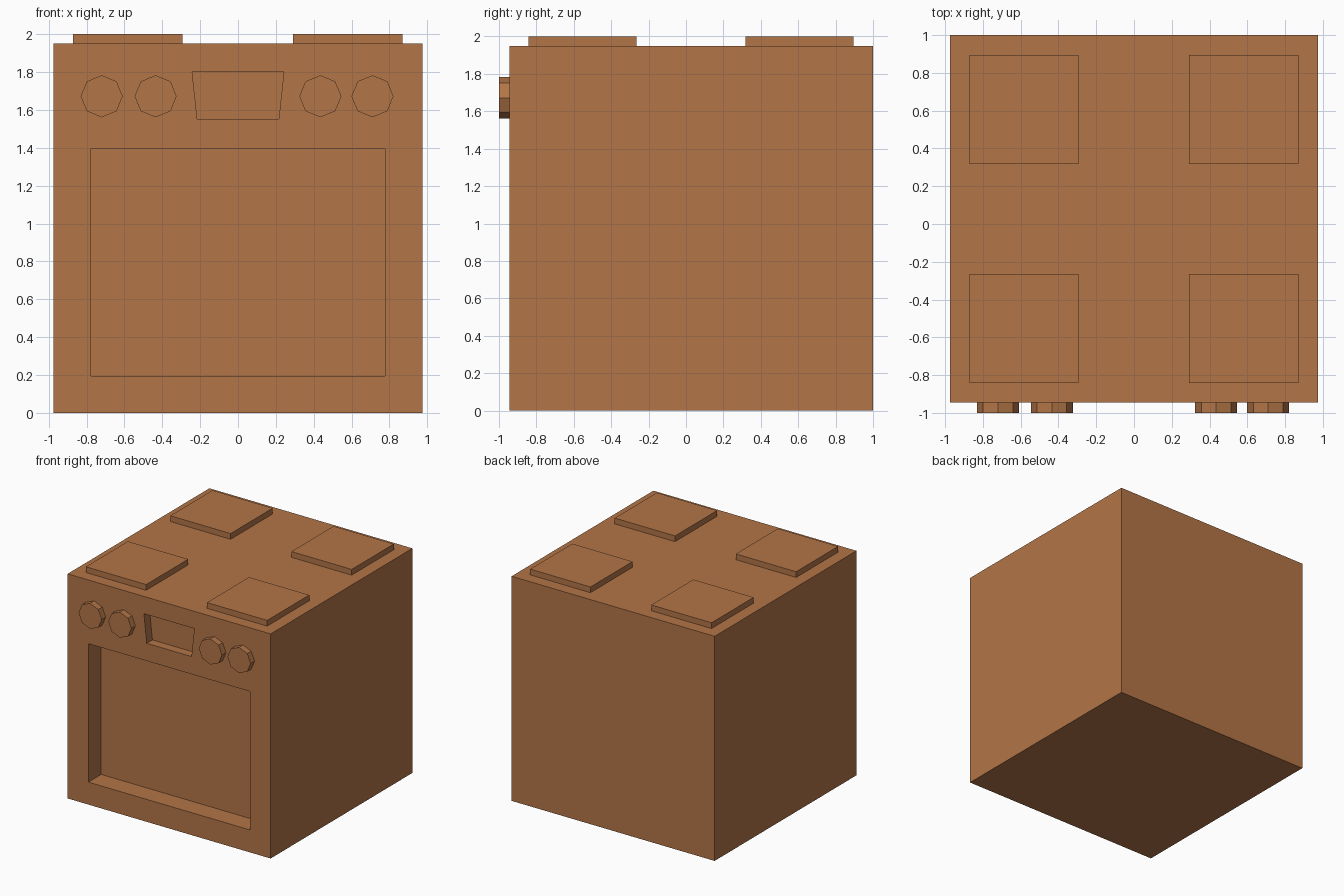
import bpy, math

if "Cube" in bpy.data.objects:
    bpy.data.objects.remove(bpy.data.objects["Cube"])

enamel = bpy.data.materials.new("copper_brown")
enamel.diffuse_color = (0.45, 0.178, 0.063, 1)
enamel.use_nodes = True
enamel.node_tree.nodes["Principled BSDF"].inputs["Base Color"].default_value = enamel.diffuse_color

FRONT, BACK, TOP = -0.945, 1.0, 1.95


def prism(name, outline, y0, y1):
    """Extrude an (x, z) outline, counter-clockwise from the front, from y0 back to y1."""
    n = len(outline)
    verts = [(x, y0, z) for x, z in outline] + [(x, y1, z) for x, z in outline]
    faces = [tuple(range(n)), tuple(reversed(range(n, 2 * n)))]
    faces += [(i, i + n, (i + 1) % n + n, (i + 1) % n) for i in range(n)]
    mesh = bpy.data.meshes.new(name)
    mesh.from_pydata(verts, [], faces)
    mesh.materials.append(enamel)
    obj = bpy.data.objects.new(name, mesh)
    bpy.context.collection.objects.link(obj)
    return obj


def rect(x0, x1, z0, z1):
    return [(x0, z0), (x1, z0), (x1, z1), (x0, z1)]


# Oven body
body = prism("oven_body", rect(-0.975, 0.975, 0, TOP), FRONT, BACK)

# Recessed door window and tapered control display
window = rect(-0.775, 0.775, 0.195, 1.397)
display = [(-0.215, 1.55), (0.215, 1.55), (0.242, 1.80), (-0.242, 1.80)]
for name, outline, depth in (("door_recess", window, 0.175), ("display_recess", display, 0.078)):
    cutter = prism(name + "_cutter", outline, FRONT - 0.1, FRONT + depth)
    cutter.hide_render = True
    cutter.hide_viewport = True
    mod = body.modifiers.new(name, 'BOOLEAN')
    mod.operation = 'DIFFERENCE'
    mod.solver = 'EXACT'
    mod.object = cutter

# Octagonal control knobs
for i, x in enumerate((-0.72, -0.435, 0.435, 0.71)):
    ring = [(x + 0.111 * math.cos(k * math.pi / 4), 1.672 + 0.111 * math.sin(k * math.pi / 4))
            for k in range(8)]
    prism(f"control_knob_{i + 1}", ring, -1.0, FRONT)

# Square hob plates
for row, y0, y1 in (("front", -0.842, -0.265), ("back", 0.317, 0.895)):
    for side, x0, x1 in (("left", -0.872, -0.293), ("right", 0.291, 0.87)):
        prism(f"hob_plate_{row}_{side}", rect(x0, x1, TOP, 2.0), y0, y1)
